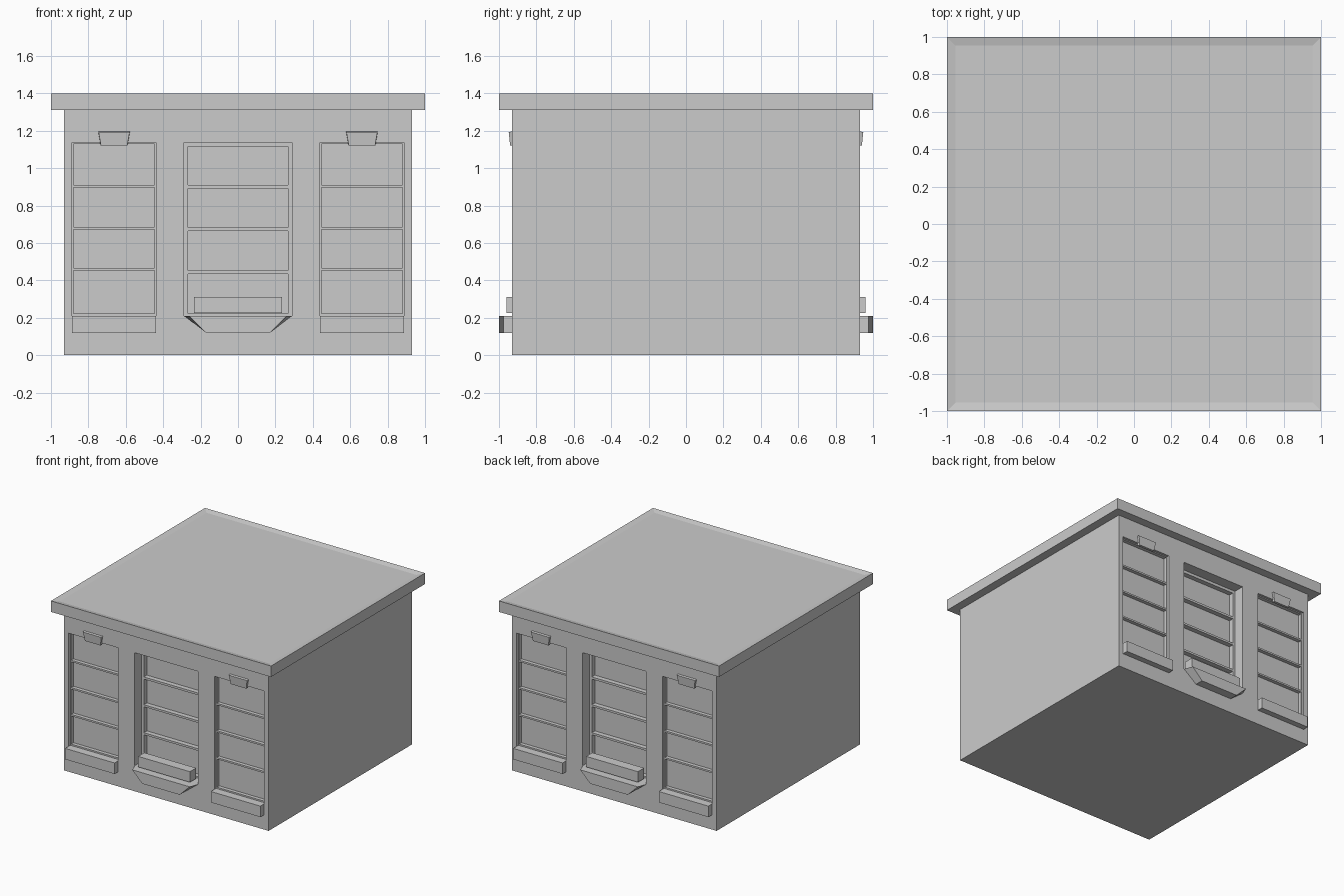
import bpy, bmesh

if "Cube" in bpy.data.objects:
    bpy.data.objects.remove(bpy.data.objects["Cube"])


def add_block(bm, front, back):
    """Six-sided block from a front and a back quad."""
    a = [bm.verts.new(p) for p in front]
    b = [bm.verts.new(p) for p in back]
    faces = [bm.faces.new(a), bm.faces.new(b[::-1])]
    for i in range(4):
        j = (i + 1) % 4
        faces.append(bm.faces.new((a[j], a[i], b[i], b[j])))
    bmesh.ops.recalc_face_normals(bm, faces=faces)


def quad(hw_bottom, hw_top, z0, z1, y, cx=0.0):
    """Upright trapezoid facing along y."""
    return [(cx - hw_bottom, y, z0), (cx + hw_bottom, y, z0),
            (cx + hw_top, y, z1), (cx - hw_top, y, z1)]


def add_box(bm, x0, x1, y0, y1, z0, z1):
    hw, cx = (x1 - x0) / 2, (x0 + x1) / 2
    add_block(bm, quad(hw, hw, z0, z1, y0, cx), quad(hw, hw, z0, z1, y1, cx))


def finish(name, bm):
    me = bpy.data.meshes.new(name)
    bm.to_mesh(me)
    bm.free()
    ob = bpy.data.objects.new(name, me)
    bpy.context.collection.objects.link(ob)
    return ob


# Walls
bm = bmesh.new()
add_box(bm, -0.93, 0.93, -0.93, 0.93, 0, 1.31)
walls = finish("walls", bm)

# Window openings and the four inset panes of each: centre x, half width, recess, panes
side_panes = [(0.222, 0.452), (0.466, 0.672), (0.686, 0.897), (0.911, 1.13)]
centre_panes = [(0.222, 0.435), (0.452, 0.665), (0.682, 0.892), (0.91, 1.115)]
windows = [(-0.6625, 0.225, 0.008, 0.02, 0.03, side_panes),
           (0.0, 0.2875, 0.02, 0.09, 0.04, centre_panes),
           (0.6625, 0.225, 0.008, 0.02, 0.03, side_panes)]
openings, panes = bmesh.new(), bmesh.new()
for s in (-1, 1):
    for cx, hw, rim, depth, pane_depth, rows in windows:
        back = 0.93 - depth
        add_box(openings, cx - hw, cx + hw, s * 1.05, s * back, 0.21, 1.138)
        for z0, z1 in rows:
            add_box(panes, cx - hw + rim, cx + hw - rim,
                    s * (back + 0.01), s * (back - pane_depth), z0, z1)

bpy.context.view_layer.objects.active = walls
for name, cutter_bm in (("opening_cutter", openings), ("pane_cutter", panes)):
    cutter = finish(name, cutter_bm)
    cutter.hide_render = True
    mod = walls.modifiers.new(name, 'BOOLEAN')
    mod.operation = 'DIFFERENCE'
    mod.solver = 'EXACT'
    mod.object = cutter
    bpy.ops.object.modifier_apply(modifier=mod.name)
    bpy.data.objects.remove(cutter)

# Flat roof with a shallow dished top
bm = bmesh.new()
add_box(bm, -1, 1, -1, 1, 1.31, 1.40)
top = [f for f in bm.faces if f.normal.z > 0.9]
bmesh.ops.inset_region(bm, faces=top, thickness=0.065, depth=0)
for v in top[0].verts:
    v.co.z = 1.39
finish("roof", bm)

# Fittings, repeated on the front and back
for s, end in ((-1, "front"), (1, "back")):
    # Tapered planter under the centre window
    bm = bmesh.new()
    add_block(bm, quad(0.17, 0.262, 0.12, 0.21, s), quad(0.17, 0.287, 0.12, 0.21, s * 0.93))
    finish(end + "_planter", bm)

    # Ledge in the centre window
    bm = bmesh.new()
    add_box(bm, -0.235, 0.235, s * 0.96, s * 0.88, 0.225, 0.312)
    finish(end + "_ledge", bm)

    for cx, side in ((-0.6625, "left"), (0.6625, "right")):
        # Sill under the side window
        bm = bmesh.new()
        add_box(bm, cx - 0.225, cx + 0.225, s * 0.977, s * 0.93, 0.12, 0.21)
        finish(f"{end}_{side}_sill", bm)

        # Lamp above the side window
        bm = bmesh.new()
        front = quad(0.07, 0.083, 0.12 + 1, 1.193, s * 0.94, cx)
        front[2:] = [(x, s * 0.948, z) for x, y, z in front[2:]]
        add_block(bm, front, quad(0.072, 0.086, 1.12, 1.198, s * 0.92, cx))
        finish(f"{end}_{side}_lamp", bm)
